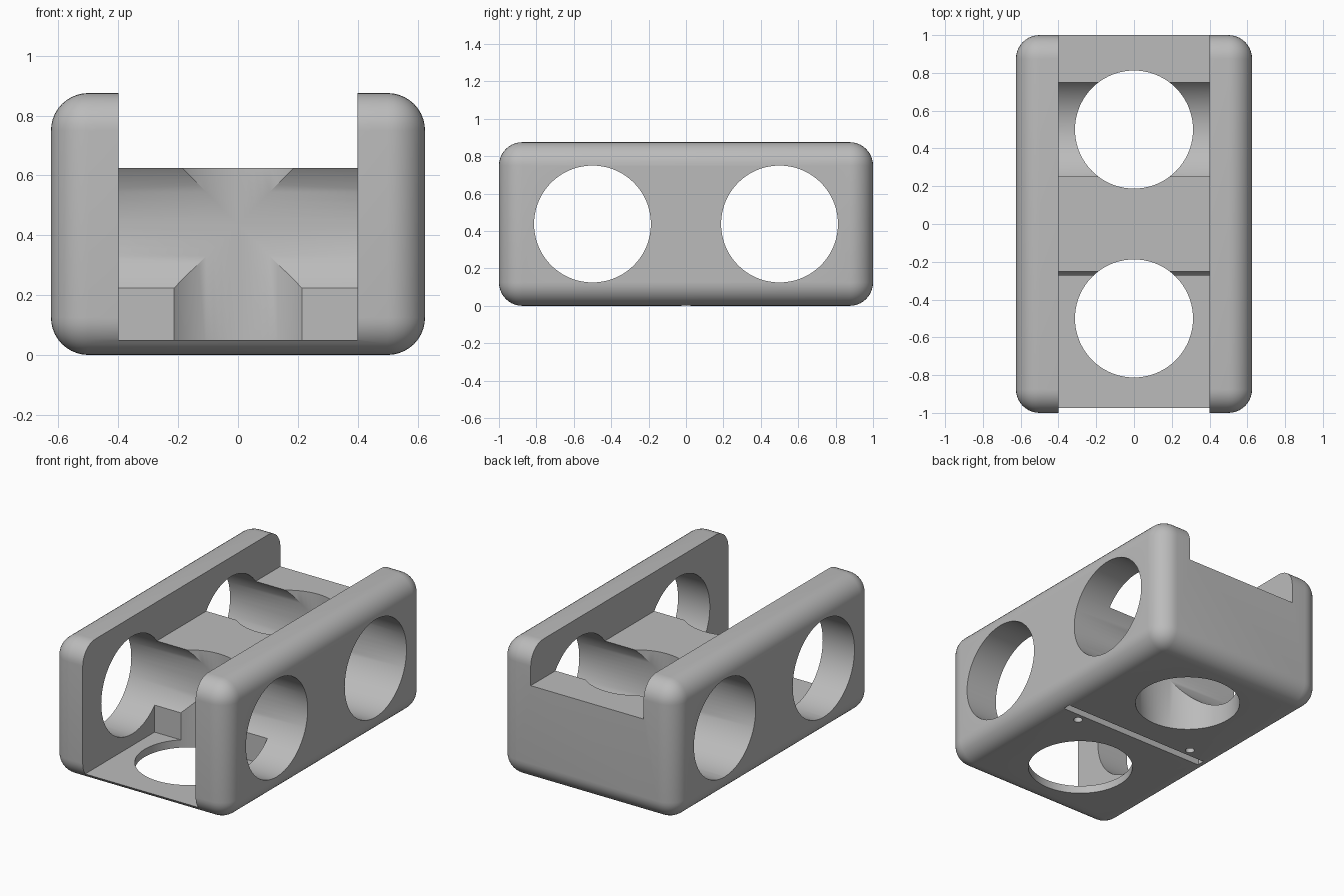
import bpy, bmesh, math
from mathutils import Matrix, Vector

if "Cube" in bpy.data.objects:
    bpy.data.objects.remove(bpy.data.objects["Cube"])

gray = bpy.data.materials.new("plain gray")
gray.diffuse_color = (0.5, 0.5, 0.5, 1)
gray.use_nodes = True
gray.node_tree.nodes["Principled BSDF"].inputs["Base Color"].default_value = gray.diffuse_color


def make_object(name, bm):
    bmesh.ops.recalc_face_normals(bm, faces=bm.faces)
    mesh = bpy.data.meshes.new(name)
    bm.to_mesh(mesh)
    bm.free()
    mesh.materials.append(gray)
    ob = bpy.data.objects.new(name, mesh)
    bpy.context.collection.objects.link(ob)
    return ob


def box(name, lo, hi, bevel=0):
    bm = bmesh.new()
    size = Vector(hi) - Vector(lo)
    mid = (Vector(hi) + Vector(lo)) / 2
    bmesh.ops.create_cube(bm, size=1, matrix=Matrix.Translation(mid) @ Matrix.Diagonal((*size, 1)))
    if bevel:
        bmesh.ops.bevel(bm, geom=bm.edges[:], offset=bevel, segments=10, profile=0.5, affect='EDGES')
    return make_object(name, bm)


def cylinder(name, center, radius, depth, along_x=False, sides=72):
    bm = bmesh.new()
    turn = Matrix.Rotation(math.pi / 2, 4, 'Y') if along_x else Matrix()
    bmesh.ops.create_cone(bm, cap_ends=True, segments=sides, radius1=radius, radius2=radius,
                          depth=depth, matrix=Matrix.Translation(center) @ turn)
    return make_object(name, bm)


def step_channel(name, profile, half_width):
    # side profile (y, z) extruded across the body
    bm = bmesh.new()
    face = bm.faces.new([bm.verts.new((-half_width, y, z)) for y, z in profile])
    ext = bmesh.ops.extrude_face_region(bm, geom=[face])
    bmesh.ops.translate(bm, vec=(2 * half_width, 0, 0),
                        verts=[v for v in ext["geom"] if isinstance(v, bmesh.types.BMVert)])
    return make_object(name, bm)


# rounded block
body = box("body", (-0.625, -1, 0), (0.625, 1, 0.875), bevel=0.125)

# open top channel with an open front above a thin floor
cutters = [step_channel("channel_cutter",
                        [(-1.2, 0.05), (-0.273, 0.05), (-0.273, 0.625),
                         (1.2, 0.625), (1.2, 1.2), (-1.2, 1.2)], 0.4)]

# crossing large bores
for y in (-0.5, 0.5):
    cutters.append(cylinder("cross_bore_cutter", (0, y, 0.4375), 0.3125, 2, along_x=True))
    cutters.append(cylinder("vertical_bore_cutter", (0, y, 0.4375), 0.3125, 2))

# underside slot and its two small blind holes
cutters.append(box("slot_cutter", (-0.525, -0.025, -0.1), (0.525, 0.025, 0.05)))
for s in (-1, 1):
    cutters.append(cylinder("pin_hole_cutter", (0.375 * s, -0.075 * s, 0), 0.027, 0.5, sides=24))

bpy.context.view_layer.objects.active = body
body.select_set(True)
for c in cutters:
    mod = body.modifiers.new(c.name, 'BOOLEAN')
    mod.operation = 'DIFFERENCE'
    mod.solver = 'EXACT'
    mod.object = c
    bpy.ops.object.modifier_apply(modifier=mod.name)
for c in cutters:
    bpy.data.objects.remove(c)

bpy.ops.object.select_all(action='DESELECT')
body.select_set(True)
bpy.ops.object.shade_smooth_by_angle(angle=math.radians(30))
